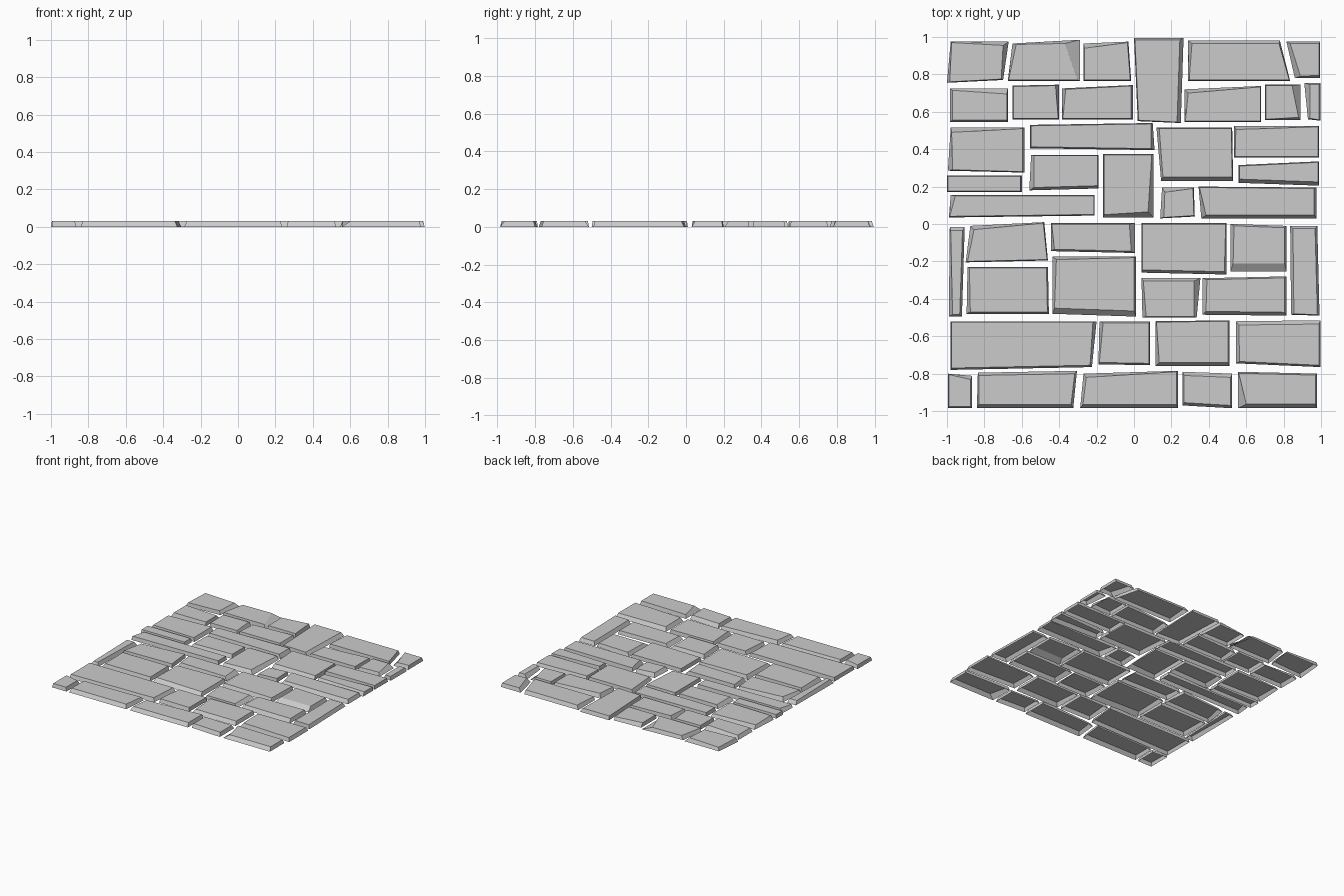
import bpy
import bmesh

HEIGHT = 0.03


def pair(v):
    return v if isinstance(v, tuple) else (v, v)


def stone(name, x0, x1, y0, y1, l=.005, r=.005, b=.005, t=.005,
          ll=0, lr=0, sb=0, st=0):
    """Open-bottomed flagstone with sloping sides.
    l/r insets: (front, back); b/t insets: (left, right).
    ll/lr: x shift of the front corners; sb/st: y rise at the right corners."""
    l, r, b, t = map(pair, (l, r, b, t))
    base = [(x0 + ll, y0), (x1 + lr, y0 + sb), (x1, y1 + st), (x0, y1)]
    inset = [(l[0], b[0]), (-r[0], b[1]), (-r[1], -t[1]), (l[1], -t[0])]
    bm = bmesh.new()
    low = [bm.verts.new((x, y, 0)) for x, y in base]
    top = [bm.verts.new((x + dx, y + dy, HEIGHT))
           for (x, y), (dx, dy) in zip(base, inset)]
    bm.faces.new(top)
    for i in range(4):
        j = (i + 1) % 4
        bm.faces.new((low[i], low[j], top[j], top[i]))
    mesh = bpy.data.meshes.new(name)
    bm.to_mesh(mesh)
    bm.free()
    bpy.context.collection.objects.link(bpy.data.objects.new(name, mesh))


def course(name, stones):
    for i, (x0, x1, y0, y1, shape) in enumerate(stones, 1):
        stone(f"{name}_stone_{i}", x0, x1, y0, y1, **shape)


# Two courses along the back edge
course("back", [
    (-.98, -.67, .755, .975, dict(l=(.015, .005), r=(.01, .03), t=(.005, .02), ll=-.02, lr=-.03, sb=.015)),
    (-.65, -.29, .765, .965, dict(l=(.005, .02), r=(.01, .08), t=(.005, .02), ll=-.025, st=.02)),
    (-.27, -.03, .765, .965, dict(l=.005, t=(.025, .005), lr=.015, st=.01)),
    (0, .265, .55, .995, dict(r=.02, t=.01, ll=.02, lr=-.015, sb=-.01)),
    (.29, .78, .765, .98, dict(l=(.005, .02), t=.015, lr=.055)),
])
course("back_corner", [
    (.815, .995, .78, .975, dict(l=(.03, .02), b=(.01, .015), t=.01, ll=.045)),
])
course("second", [
    (-.985, -.675, .545, .725, dict(l=.015, b=.01, t=(.01, .03))),
    (-.65, -.4, .56, .74, dict(r=(.005, .02), st=.005)),
    (-.385, -.005, .56, .725, dict(l=(.005, .02), r=.012, st=.018)),
    (.27, .68, .545, .72, dict(l=(.005, .02), t=(.02, .005), st=.018)),
    (.7, .89, .555, .745, dict(r=(.01, .045), b=(.005, .015))),
    (.91, .998, .56, .755, dict(l=(.01, .03), r=.008, t=.01, ll=.02, sb=-.008)),
])

# Mixed stones behind the centre line
course("upper_middle", [
    (-.98, -.585, .285, .515, dict(l=(.025, .005), r=.012, t=(.025, .005), ll=-.015, sb=-.01)),
    (-.555, .1, .405, .53, dict(r=(.02, .01), b=.008, lr=.01, st=.01, sb=-.01)),
    (.12, .525, .23, .515, dict(l=(.01, .015), b=.02, ll=.025, lr=.005)),
    (.535, .99, .355, .525, dict(l=(.005, .01), t=(.02, .005))),
    (-1, -.6, .17, .26, dict(r=.008, b=.006)),
    (-.55, -.19, .18, .37, dict(l=(.025, .015), b=.015, ll=-.01, sb=.01)),
    (-.165, .105, .035, .375, dict(r=(.03, .01), b=(.015, .03), t=.005)),
])
course("centre_back", [
    (.56, .99, .22, .315, dict(b=.02, r=.005, st=.02, sb=-.015)),
    (-.98, -.21, .035, .155, dict(l=(.005, .025), b=.006, t=.005, ll=-.01, sb=.01)),
    (.15, .32, .03, .195, dict(l=(.02, .015), t=(.025, .005), ll=-.01, lr=.005, sb=.01)),
    (.345, .975, .03, .2, dict(l=(.025, .005), r=.012, b=.018, ll=.015, st=-.005)),
])

# Mixed stones in front of the centre line
course("lower_middle", [
    (-.985, -.905, -.495, -.015, dict(l=(.02, .005), r=.012, b=.012, t=.02, ll=-.005, lr=-.015)),
    (-.875, -.48, -.205, -.01, dict(l=(.01, .02), t=(.02, .005), ll=-.025, lr=.02, sb=.01, st=.02)),
    (-.445, .005, -.145, .005, dict(l=(.02, .005), r=(.02, .03), b=.01, sb=-.01)),
    (.04, .495, -.26, .005, dict(r=(.012, .005), b=.015, l=.005, sb=-.01)),
    (.515, .815, -.255, 0, dict(l=(.015, .02), b=.045, r=.01, t=.01, st=-.01)),
    (.835, .98, -.485, -.01, dict(l=.015, r=.012, t=.015, ll=.005, lr=.012, sb=-.005)),
])
course("centre_front", [
    (-.89, -.46, -.48, -.23, dict(l=(.02, .01), r=.008, b=.01, ll=-.005, lr=.005)),
    (-.435, .01, -.48, -.175, dict(l=(.01, .02), r=.01, b=.03, t=(.015, .005), sb=-.015)),
    (.04, .355, -.5, -.29, dict(l=(.02, .01), r=(.015, .035), t=.015, ll=.005, lr=-.02)),
    (.365, .815, -.485, -.29, dict(l=(.02, .025), r=.01, b=.018, t=.008, st=.01, sb=-.005)),
])

# Two courses along the front edge
course("third_front", [
    (-.98, -.2, -.78, -.52, dict(r=(.01, .02), b=.01, lr=-.025, sb=.015)),
    (-.185, .085, -.75, -.52, dict(l=(.005, .02), b=.01, r=.005, t=.008, ll=-.005, sb=-.005)),
    (.115, .51, -.76, -.52, dict(l=(.02, .005), r=.008, b=.02, t=.005, st=.005)),
    (.545, .998, -.745, -.52, dict(l=(.02, .015), r=.01, b=.01, t=.02, sb=-.02, st=.005)),
])
course("front", [
    (-.995, -.865, -.985, -.8, dict(r=.008, b=.008, t=(.005, .02), st=-.012)),
    (-.835, -.305, -.985, -.795, dict(l=(.01, .005), r=.012, b=.02, t=.015, ll=-.005, lr=-.02, st=.01)),
    (-.27, .235, -.985, -.8, dict(l=.015, r=.008, b=.02, t=(.02, .005), ll=-.018, st=.015)),
    (.26, .525, -.97, -.79, dict(l=.008, r=.008, b=.015, t=.02, sb=-.015, st=-.01)),
    (.555, .978, -.985, -.79, dict(l=(.045, .005), r=.008, b=.022, t=.008, st=-.01)),
])
